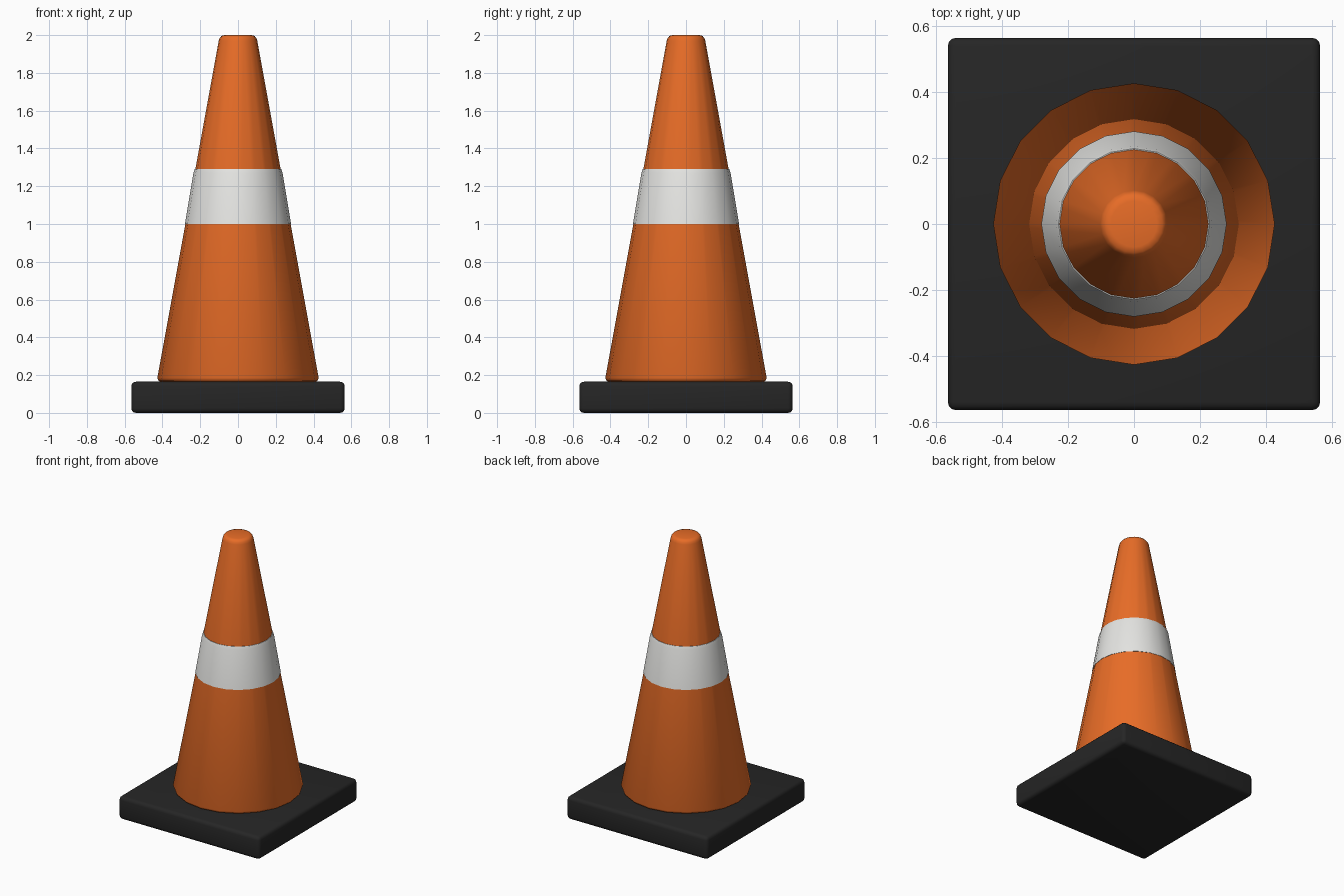
import bpy
import bmesh
from math import cos, sin, tau, radians

SIDES = 20

cube = bpy.data.objects.get("Cube")
if cube:
    bpy.data.objects.remove(cube, do_unlink=True)


def material(name, rgb, roughness):
    mat = bpy.data.materials.new(name)
    mat.use_nodes = True
    mat.diffuse_color = (*rgb, 1)
    shader = mat.node_tree.nodes["Principled BSDF"]
    shader.inputs["Base Color"].default_value = (*rgb, 1)
    shader.inputs["Roughness"].default_value = roughness
    return mat


def finish(bm, name, mat, angle):
    """Turn a bmesh into a named, smooth-shaded object."""
    bmesh.ops.recalc_face_normals(bm, faces=bm.faces)
    mesh = bpy.data.meshes.new(name)
    bm.to_mesh(mesh)
    bm.free()
    mesh.materials.append(mat)
    obj = bpy.data.objects.new(name, mesh)
    bpy.context.collection.objects.link(obj)
    bpy.ops.object.select_all(action="DESELECT")
    obj.select_set(True)
    bpy.context.view_layer.objects.active = obj
    bpy.ops.object.shade_smooth_by_angle(angle=radians(angle))
    return obj


def lathe(name, profile, mat, angle, closed=False):
    """Revolve (radius, height) points; cap the ends or close the loop."""
    bm = bmesh.new()
    rings = [[bm.verts.new((r * cos(tau * i / SIDES), r * sin(tau * i / SIDES), z))
              for i in range(SIDES)] for r, z in profile]
    pairs = list(zip(rings, rings[1:]))
    if closed:
        pairs.append((rings[-1], rings[0]))
    else:
        bm.faces.new(rings[0])
        bm.faces.new(rings[-1])
    for low, high in pairs:
        for i in range(SIDES):
            j = (i + 1) % SIDES
            bm.faces.new((low[i], low[j], high[j], high[i]))
    return finish(bm, name, mat, angle)


orange = material("safety orange", (0.80, 0.15, 0.02), 0.5)
white = material("reflective white", (0.78, 0.78, 0.76), 0.5)
black = material("black rubber", (0.019, 0.019, 0.019), 0.7)

# Square rubber base with rounded edges
bm = bmesh.new()
bmesh.ops.create_cube(bm, size=1)
bmesh.ops.scale(bm, vec=(1.13, 1.13, 0.165), verts=bm.verts)
bmesh.ops.translate(bm, vec=(0, 0, 0.0825), verts=bm.verts)
bmesh.ops.bevel(bm, geom=bm.edges[:], offset=0.025, segments=3, profile=0.5,
                affect="EDGES")
finish(bm, "base", black, 40)

# Tapered body with softened foot and tip
lathe("cone_body", [(0.405, 0.163), (0.42, 0.17), (0.427, 0.185),
                    (0.102, 1.97), (0.097, 1.985), (0.087, 1.996), (0.07, 2.0)],
      orange, 60)

# Reflective collar, slightly proud of the body at its top
lathe("reflective_band", [(0.26, 1.0), (0.281, 1.0), (0.236, 1.27),
                          (0.229, 1.29), (0.21, 1.29)],
      white, 35, closed=True)
